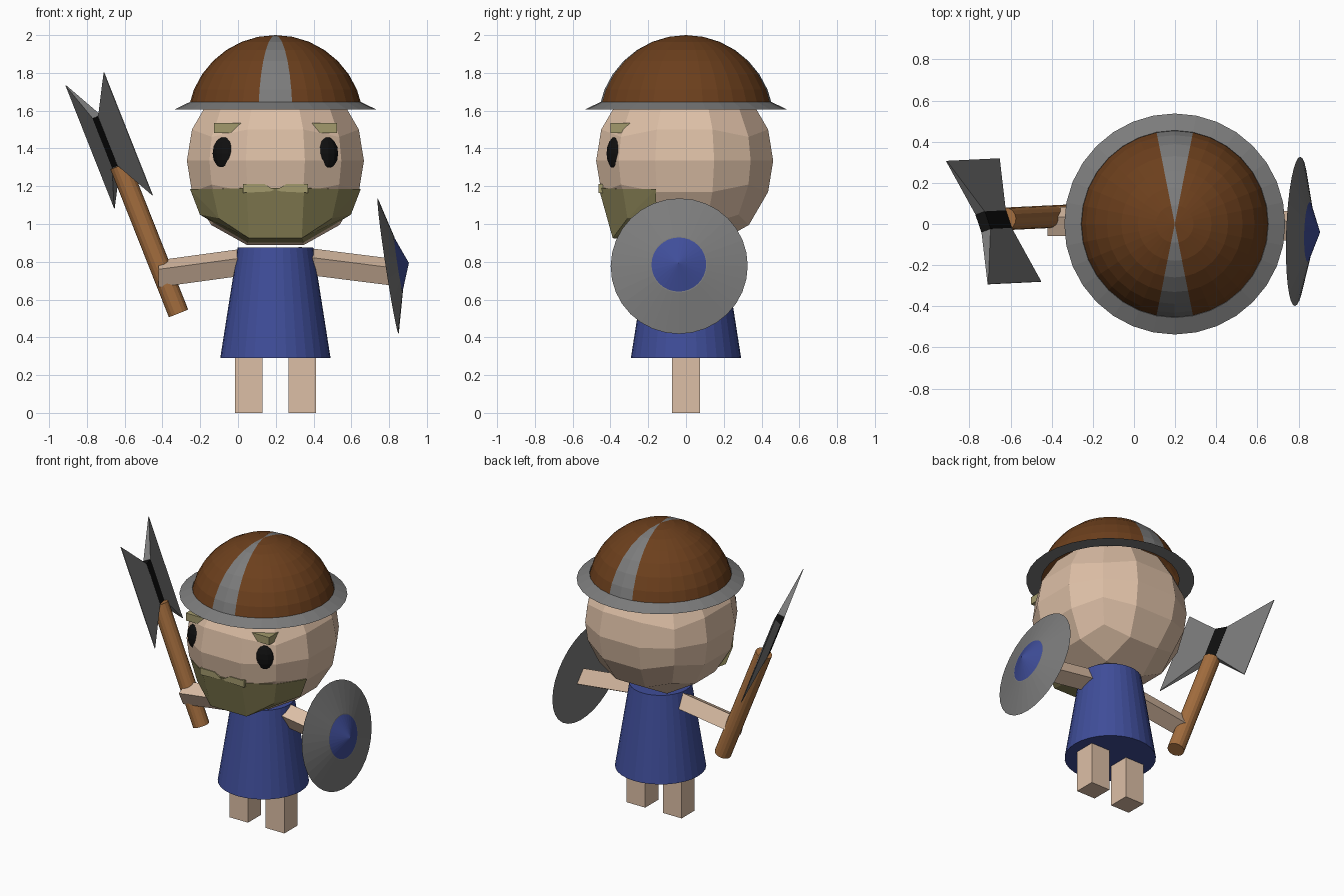
import bpy, bmesh
from math import sin, cos, tan, pi, radians, atan2
from mathutils import Vector as V, Matrix

if "Cube" in bpy.data.objects:
    bpy.data.objects.remove(bpy.data.objects["Cube"])

CX = 0.198  # the figure's own centre line


def mat(name, r, g, b):
    m = bpy.data.materials.new(name)
    m.diffuse_color = (r, g, b, 1)
    m.use_nodes = True
    m.node_tree.nodes["Principled BSDF"].inputs["Base Color"].default_value = m.diffuse_color
    return m


SKIN = mat("skin", .72, .52, .38)
BLUE = mat("blue", .05, .075, .32)
BROWN = mat("brown", .15, .05, .012)
WOOD = mat("wood", .38, .16, .05)
OLIVE = mat("olive", .27, .24, .10)
GOLD = mat("pale_olive", .36, .32, .15)
BLACK = mat("black", .005, .005, .005)
IRON = mat("iron", .2, .2, .2)


def finish(name, bm, *mats):
    bmesh.ops.recalc_face_normals(bm, faces=bm.faces[:])
    me = bpy.data.meshes.new(name)
    bm.to_mesh(me)
    bm.free()
    for m in mats:
        me.materials.append(m)
    ob = bpy.data.objects.new(name, me)
    bpy.context.collection.objects.link(ob)
    return ob


def hull(name, pts, m):
    bm = bmesh.new()
    for p in pts:
        bm.verts.new(p)
    r = bmesh.ops.convex_hull(bm, input=bm.verts[:])
    junk = [g for g in r["geom_interior"] if isinstance(g, bmesh.types.BMVert)]
    bmesh.ops.delete(bm, geom=junk, context='VERTS')
    bmesh.ops.dissolve_limit(bm, angle_limit=radians(1), verts=bm.verts[:], edges=bm.edges[:])
    return finish(name, bm, m)


def cone(name, p, q, r1, r2, m, seg=32):
    p, q = V(p), V(q)
    bm = bmesh.new()
    rot = (q - p).to_track_quat('Z', 'Y').to_matrix().to_4x4()
    bmesh.ops.create_cone(bm, cap_ends=True, segments=seg, radius1=r1, radius2=r2,
                          depth=(q - p).length, matrix=Matrix.Translation((p + q) / 2) @ rot)
    return finish(name, bm, m)


def box(name, c, s, m):
    return hull(name, [V(c) + V((i * s[0], j * s[1], k * s[2])) / 2
                       for i in (-1, 1) for j in (-1, 1) for k in (-1, 1)], m)


def prism(name, outline, y0, y1, m):
    return hull(name, [(x, y, z) for x, z in outline for y in (y0, y1)], m)


# Head: a cube gridded 3 x 3 x 4 and pushed out to a sphere
n3 = [-1, -1 / 3, 1 / 3, 1]
n4 = [tan(radians(a)) for a in (-45, -20.5, 0, 20.5, 45)]
bm = bmesh.new()
for axis in range(3):
    g = [n3, n3, n4]
    us, vs = g[(axis + 1) % 3], g[(axis + 2) % 3]
    for s in (-1, 1):
        for i in range(len(us) - 1):
            for j in range(len(vs) - 1):
                f = []
                for a, b in ((i, j), (i + 1, j), (i + 1, j + 1), (i, j + 1)):
                    p = V((0, 0, 0))
                    p[axis], p[(axis + 1) % 3], p[(axis + 2) % 3] = s, us[a], vs[b]
                    f.append(bm.verts.new(p.normalized() * .494 + V((CX, -.007, 1.335))))
                bm.faces.new(f)
bmesh.ops.remove_doubles(bm, verts=bm.verts[:], dist=1e-4)
finish("head", bm, SKIN)

# Beard wrapped round the front of the jaw
half = [(.152, -.462, 1.19), (.335, -.335, 1.185), (.452, -.16, 1.185),
        (.14, -.388, .925), (.30, -.31, 1.03), (.40, -.155, 1.05), (.15, -.155, .90)]
hull("beard", [(CX + s * x, y, z) for x, y, z in half for s in (-1, 1)], OLIVE)

# Face details, mirrored about the centre line
for side, s in (("right", -1), ("left", 1)):
    brow = [(.325, 1.535), (.155, 1.535), (.20, 1.482), (.325, 1.482)]
    prism(side + "_eyebrow", [(CX + s * x, z) for x, z in brow], -.40, -.265, GOLD)
    tash = [(.172, 1.165), (.172, 1.213), (.06, 1.213), (.005, 1.18), (.03, 1.172)]
    prism(side + "_moustache", [(CX + s * x, z) for x, z in tash], -.462, -.40, GOLD)
    bm = bmesh.new()
    bmesh.ops.create_uvsphere(bm, u_segments=12, v_segments=8, radius=1, matrix=Matrix.Translation(
        (CX + s * .267, -.372, 1.373)) @ Matrix.Rotation(s * .35, 4, 'Z') @ Matrix.Diagonal((.07, .045, .09, 1)))
    finish(side + "_eye", bm, BLACK)

# Helmet dome with a front-to-back stripe of two segments
bm = bmesh.new()
step, R, zc = pi / 16, .467, 1.533
rings = [[bm.verts.new((CX + R * sin(k * step) * cos(a * step), R * sin(k * step) * sin(a * step),
                        zc + R * cos(k * step))) for a in range(32)] for k in range(1, 8)]
top = bm.verts.new((CX, 0, zc + R))
for a in range(32):
    b = (a + 1) % 32
    fs = [bm.faces.new((top, rings[0][a], rings[0][b]))]
    fs += [bm.faces.new((u[a], w[a], w[b], u[b])) for u, w in zip(rings, rings[1:])]
    for f in fs:
        f.material_index = 1 if a in (7, 8, 23, 24) else 0
finish("helmet_dome", bm, BROWN, IRON)

# Helmet brim, a flared ring
bm = bmesh.new()
prof = [(.455, 1.645), (.537, 1.605), (.44, 1.605)]
loops = [[bm.verts.new((CX + r * cos(a * step), r * sin(a * step), z)) for a in range(32)] for r, z in prof]
for k in range(3):
    u, w = loops[k], loops[(k + 1) % 3]
    for a in range(32):
        b = (a + 1) % 32
        bm.faces.new((u[a], w[a], w[b], u[b]))
finish("helmet_brim", bm, IRON)

# Tunic and legs
cone("tunic", (CX, 0, .29), (CX, 0, .875), .292, .2, BLUE)
for side, s in (("right", -1), ("left", 1)):
    box(side + "_leg", (CX + s * .142, 0, .2), (.146, .146, .4), SKIN)

# Arms: square bars rolled so the upper face tips forward
t = radians(27)
up, fr = V((0, -sin(t), cos(t))) * .053, V((0, -cos(t), -sin(t))) * .053
for side, p, q in (("right", (.08, .012, .805), (-.42, .012, .737)),
                   ("left", (.32, .0, .808), (.82, -.01, .745))):
    hull(side + "_arm", [V(e) + i * up + j * fr for e in (p, q) for i in (-1, 1) for j in (-1, 1)], SKIN)

# Double-bladed axe
foot, neck = V((-.315, .04, .527)), V((-.625, .025, 1.31))
cone("axe_handle", foot, neck, .055, .055, WOOD, 16)
w = (neck - foot).normalized()
u = V((-.2, .6, -.075))
u = (u - u.dot(w) * w).normalized()
v = w.cross(u)
c = V((-.682, .013, 1.443))
hull("axe_socket", [c + i * .045 * u + j * .026 * v + k * .14 * w
                    for i in (-1, 1) for j in (-1, 1) for k in (-1, 1)], BLACK)
for name, s in (("back", 1), ("front", -1)):
    hull(name + "_axe_blade", [c + s * d * u + j * h * v + k * l * w
                               for d, h, l in ((.045, .025, .14), (.318, .002, .35))
                               for j in (-1, 1) for k in (-1, 1)], IRON)

# Shield: shallow cone with a pointed boss
n = V((1, -.037, .154)).normalized()
c = V((.795, -.036, .777))
cone("shield", c, c + n * .055, .363, .15, IRON)
cone("shield_boss", c + n * .053, c + n * .111, .15, 0, BLUE)
